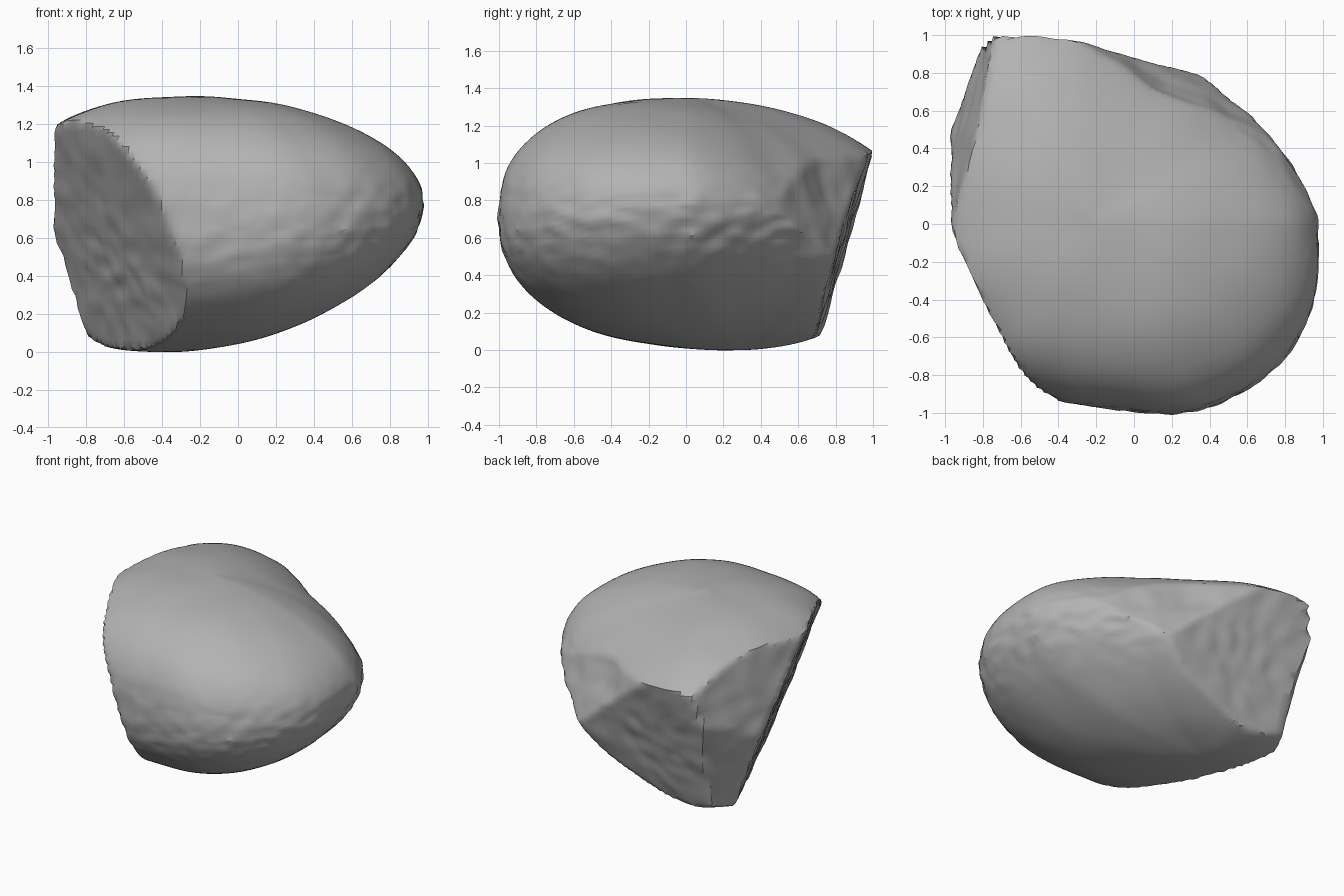
import bpy, bmesh, math
from mathutils import Vector, noise

cube = bpy.data.objects.get("Cube")
if cube:
    bpy.data.objects.remove(cube, do_unlink=True)

SEGMENTS, RINGS = 160, 40
CORE = Vector((-0.1, 0.1, 0.65))
TOP, BOTTOM = Vector((-0.25, 0, 1.345)), Vector((-0.4, 0.3, 0))
HOLLOW = Vector((0.12, 0.74, 0.88))

# Widest outline of the unbroken pebble, counter-clockwise
RIM = [Vector(p) for p in (
    (.98, -.1, .78), (.95, .1, .78), (.8, .37, .75), (.6, .6, .7),
    (.37, .85, .66), (0, 1.05, .7), (-.4, 1.2, .72), (-.82, 1.15, .75),
    (-1.15, .7, .75), (-1.2, .2, .75), (-1.1, -.3, .75), (-.75, -.78, .72),
    (-.4, -.93, .7), (-.1, -.98, .7), (.2, -1, .7), (.42, -.96, .7),
    (.66, -.84, .72), (.85, -.63, .74), (.95, -.4, .77))]

# Broken faces: outward normal and distance from the origin
BREAKS = [
    ((-.866, -.377, -.332), .452),   # front right
    ((.05, .96, -.27), .64),         # back
    ((-.95, .24, .22), 1.172),       # right side
    ((-.866, .438, -.237), .915),    # lower right corner
    ((.48, .82, .3), .97),           # chip above the back
]


def rim_point(u):
    """Smooth closed curve through the rim points."""
    n = len(RIM)
    i, f = int(u * n), u * n - int(u * n)
    a, b, c, d = (RIM[(i + k) % n] for k in (-1, 0, 1, 2))
    return b + 0.5 * f * (c - a + f * (2 * a - 5 * b + 4 * c - d
                                       + f * (3 * (b - c) + d - a)))


def rough(p, scale, seed):
    return noise.noise(p * scale + Vector((seed, seed, seed)))


def pebble_point(u, angle):
    """Rounded body, with chipped wear around the rim."""
    rim = rim_point(u)
    way = (rim - CORE).normalized()
    if angle > 0:
        pole, power = TOP, 2.15 - 0.3 * way.x - 0.42 * way.y
    else:
        pole, power = BOTTOM, 2.13 - 0.46 * way.x - 0.3 * way.y
    t = math.cos(angle) ** (2 / power)
    h = abs(math.sin(angle)) ** (2 / power)
    p = pole.lerp(rim, t)
    p.z = rim.z + (pole.z - rim.z) * h
    wear = math.exp(-((p.z - 0.65) / 0.22) ** 2)
    stretched = Vector((p.x, p.y, p.z * 2))
    bump = 0.008 * rough(p, 3, 2) + 0.018 * wear * rough(stretched, 9, 5)
    return p + (p - CORE).normalized() * bump


def break_off(p):
    """Pull a point back to the rough broken faces, and hollow the chip."""
    ray, factor = p - CORE, 1.0
    for k, (normal, dist) in enumerate(BREAKS):
        n = Vector(normal).normalized()
        reach = n.dot(ray)
        if reach > 0:
            room = dist - n.dot(CORE) + 0.012 * rough(p, 6, k)
            factor = min(factor, room / reach)
    p = CORE + ray * factor
    dent = 0.035 * math.exp(-((p - HOLLOW).length / 0.17) ** 2)
    return p - ray.normalized() * dent


bm = bmesh.new()
rings = []
for r in range(1, 2 * RINGS):
    angle = math.pi / 2 * (r / RINGS - 1)
    rings.append([bm.verts.new(break_off(pebble_point(s / SEGMENTS, angle)))
                  for s in range(SEGMENTS)])
low, high = bm.verts.new(BOTTOM), bm.verts.new(TOP)
for s in range(SEGMENTS):
    e = (s + 1) % SEGMENTS
    for a, b in zip(rings, rings[1:]):
        bm.faces.new((a[s], a[e], b[e], b[s]))
    bm.faces.new((low, rings[0][e], rings[0][s]))
    bm.faces.new((high, rings[-1][s], rings[-1][e]))
bmesh.ops.recalc_face_normals(bm, faces=bm.faces)

mesh = bpy.data.meshes.new("broken_pebble")
bm.to_mesh(mesh)
bm.free()
stone = bpy.data.objects.new("broken_pebble", mesh)
bpy.context.collection.objects.link(stone)

# Grey stone
grey = bpy.data.materials.new("stone_grey")
grey.use_nodes = True
colour = (0.45, 0.45, 0.45, 1)
grey.diffuse_color = colour
shader = grey.node_tree.nodes["Principled BSDF"]
shader.inputs["Base Color"].default_value = colour
shader.inputs["Roughness"].default_value = 0.9
mesh.materials.append(grey)

bpy.context.view_layer.objects.active = stone
stone.select_set(True)
bpy.ops.object.shade_smooth_by_angle(angle=math.radians(32))
